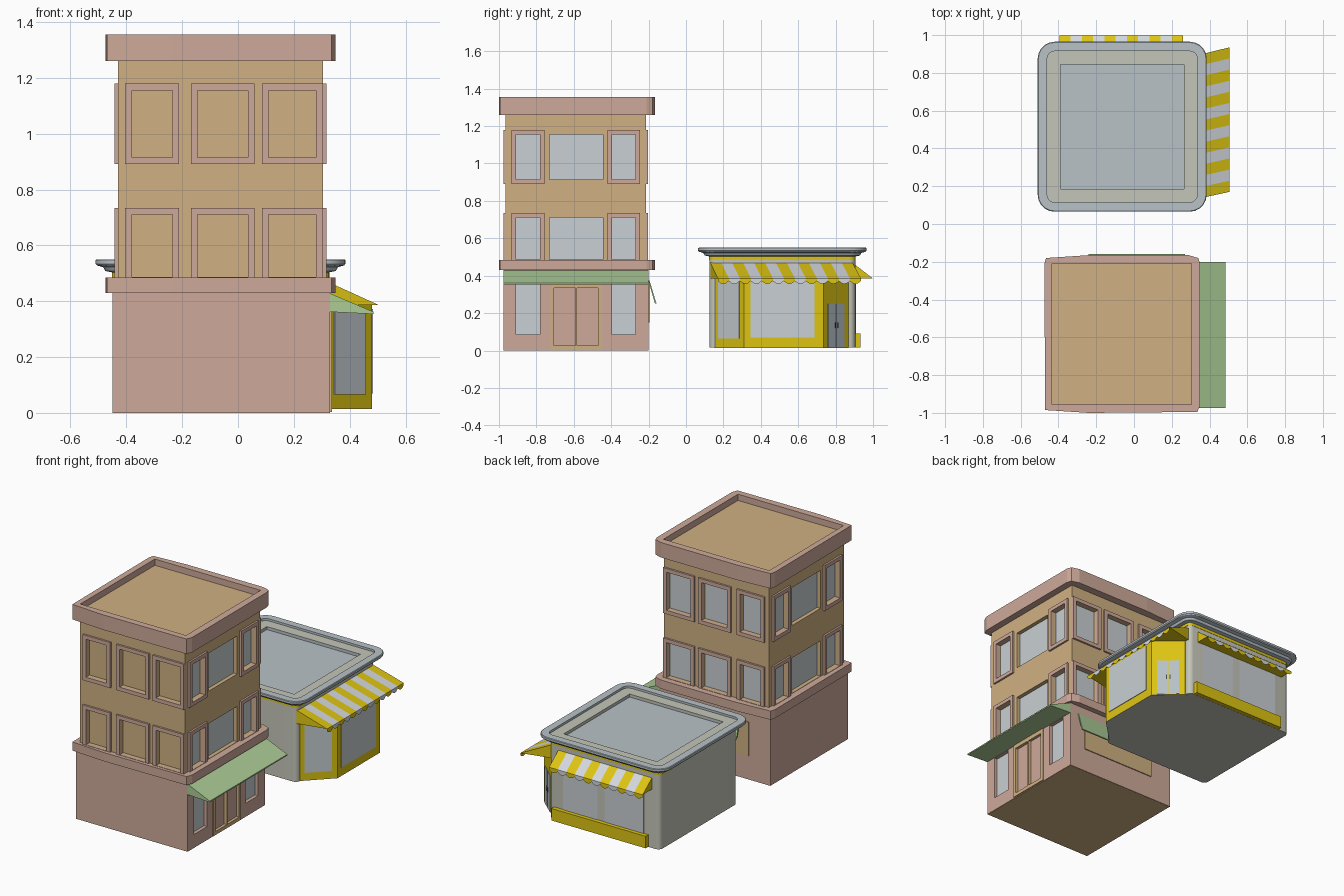
import bpy, bmesh, math
from mathutils import Vector

cube = bpy.data.objects.get("Cube")
if cube:
    bpy.data.objects.remove(cube, do_unlink=True)


def material(name, r, g, b):
    lin = [((c / 255 + 0.055) / 1.055) ** 2.4 for c in (r, g, b)] + [1]
    m = bpy.data.materials.new(name)
    m.use_nodes = True
    m.diffuse_color = lin
    m.node_tree.nodes["Principled BSDF"].inputs["Base Color"].default_value = lin
    return m


PINK = material("dusty_pink", 206, 170, 154)
TAN = material("tan_plaster", 208, 176, 130)
GREEN = material("soft_green", 172, 204, 149)
YELLOW = material("yellow_paint", 222, 197, 18)
GLASS = material("pale_glass", 201, 208, 211)
STONE = material("warm_grey", 196, 197, 184)
TRIM = material("cool_grey_trim", 184, 194, 199)
WHITE = material("pale_stripe", 212, 217, 222)
DARK = material("dark_handle", 70, 66, 66)


def finish(name, bm, mats):
    bmesh.ops.remove_doubles(bm, verts=bm.verts, dist=1e-5)
    me = bpy.data.meshes.new(name)
    bm.to_mesh(me)
    bm.free()
    ob = bpy.data.objects.new(name, me)
    bpy.context.collection.objects.link(ob)
    for m in mats:
        me.materials.append(m)
    return ob


def add_loft(bm, rings):
    """Skin rings of 3D points in order and cap both ends."""
    vs = [[bm.verts.new(p) for p in ring] for ring in rings]
    n = len(vs[0])
    faces = [bm.faces.new(reversed(vs[0])), bm.faces.new(vs[-1])]
    for a, b in zip(vs, vs[1:]):
        faces += [bm.faces.new((a[i], a[(i + 1) % n], b[(i + 1) % n], b[i])) for i in range(n)]
    bmesh.ops.recalc_face_normals(bm, faces=faces)


def loft(name, rings, mat):
    bm = bmesh.new()
    add_loft(bm, rings)
    return finish(name, bm, [mat])


def level(pts, z):
    return [(x, y, z) for x, y in pts]


def prism(name, pts, z0, z1, mat):
    return loft(name, [level(pts, z0), level(pts, z1)], mat)


def rect(x0, x1, y0, y1):
    return [(x0, y0), (x1, y0), (x1, y1), (x0, y1)]


def boxes(name, items, mat):
    """items: (x0, x1, y0, y1, z0, z1)"""
    bm = bmesh.new()
    for x0, x1, y0, y1, z0, z1 in items:
        add_loft(bm, [level(rect(x0, x1, y0, y1), z) for z in (z0, z1)])
    return finish(name, bm, [mat])


def wall_box(axis, sign, wall, u, z, d):
    """Box on a wall: span u along it, z in height, d outward from it."""
    a, b = sorted((wall + sign * d[0], wall + sign * d[1]))
    return (a, b, *u, *z) if axis == "x" else (*u, a, b, *z)


def carve(ob, items):
    """Cut box recesses out of a solid."""
    cutter = boxes("recess_cutter", items, TAN)
    cutter.hide_render = True
    mod = ob.modifiers.new("recesses", "BOOLEAN")
    mod.operation, mod.solver, mod.object = "DIFFERENCE", "EXACT", cutter
    bpy.context.view_layer.objects.active = ob
    bpy.ops.object.modifier_apply(modifier=mod.name)
    bpy.data.objects.remove(cutter, do_unlink=True)


def smooth(ob):
    bpy.ops.object.select_all(action="DESELECT")
    ob.select_set(True)
    bpy.context.view_layer.objects.active = ob
    bpy.ops.object.shade_smooth_by_angle(angle=math.radians(30))


# ---- Tall building: walls, ledge and cornice ----
ground = prism("ground_floor", rect(-0.45, 0.33, -0.975, -0.2), 0, 0.44, PINK)
upper = prism("upper_floors", rect(-0.43, 0.305, -0.965, -0.215), 0.47, 1.3, TAN)
prism("ground_slab", rect(-0.445, 0.325, -0.97, -0.205), -0.0005, 0.002, TAN)
outline = [(-0.47, -0.985), (-0.24, -1), (0.335, -0.995), (0.35, -0.96), (0.35, -0.21),
           (0.34, -0.18), (0.29, -0.165), (-0.24, -0.165), (-0.465, -0.18), (-0.475, -0.21)]
inner = [(min(max(x, -0.435), 0.305), min(max(y, -0.955), -0.21)) for x, y in outline]
prism("ledge", outline, 0.43, 0.485, PINK)
loft("cornice", [level(outline, 1.26), level(outline, 1.355), level(inner, 1.355),
                 level(inner, 1.312)], PINK)
prism("roof_deck", rect(-0.434, 0.304, -0.954, -0.211), 1.305, 1.316, TAN)

# ---- Upper windows: recess, pane and raised frame ----
three = [(-0.38, -0.235), (-0.145, 0.035), (0.11, 0.28)]
sides = [(-0.91, -0.78), (-0.73, -0.445), (-0.395, -0.27)]
walls = [("y", -1, -0.965, three), ("y", 1, -0.215, three),
         ("x", 1, 0.305, sides), ("x", -1, -0.43, sides)]
cuts, frames, panes, blinds = [], [], [], []
E = 0.024
for axis, sign, wall, spans in walls:
    for k, u in enumerate(spans):
        for z in ((0.487, 0.71), (0.915, 1.155)):
            cuts.append(wall_box(axis, sign, wall, u, z, (-0.03, 0.05)))
            target = blinds if (axis, sign) == ("y", -1) else panes
            target.append(wall_box(axis, sign, wall, u, z, (-0.032, -0.025)))
            if axis == "x" and k == 1:
                continue
            low = z[0] - (E if z[0] > 0.5 else 0.01)
            for fu, fz in (((u[0] - E, u[0]), (low, z[1] + E)), ((u[1], u[1] + E), (low, z[1] + E)),
                           (u, (z[1], z[1] + E)), (u, (low, z[0]))):
                frames.append(wall_box(axis, sign, wall, fu, fz, (-0.01, 0.012)))
carve(upper, cuts)
boxes("window_frames", frames, PINK)
boxes("window_panes", panes, GLASS)
boxes("closed_windows", blinds, TAN)

# ---- Ground floor entrance ----
shop_u, shop_z = [(-0.91, -0.78), (-0.395, -0.27)], (0.085, 0.36)
door_u, door_z = (-0.725, -0.45), (0.004, 0.365)
carve(ground, [wall_box("x", 1, 0.33, u, shop_z, (-0.03, 0.05)) for u in shop_u]
      + [wall_box("x", 1, 0.33, door_u, door_z, (-0.03, 0.05))])
boxes("ground_windows", [wall_box("x", 1, 0.33, u, shop_z, (-0.032, -0.022)) for u in shop_u], GLASS)
boxes("door_frame", [wall_box("x", 1, 0.33, u, z, (-0.031, 0.006)) for u, z in (
    ((-0.725, -0.705), door_z), ((-0.47, -0.45), door_z), ((-0.705, -0.47), (0.335, 0.365)),
    ((-0.592, -0.583), (0.004, 0.335)), ((-0.705, -0.47), (0.004, 0.027)))], TAN)
boxes("door_leaves", [wall_box("x", 1, 0.33, (-0.705, -0.47), (0.01, 0.34), (-0.032, -0.012))], PINK)
slope = [(0.325, 0.43), (0.485, 0.362), (0.485, 0.354), (0.325, 0.362)]
loft("entrance_awning", [[(x, y, z) for x, z in slope] for y in (-0.975, -0.2)], GREEN)

# ---- Hatch with a steep awning on the back ----
prism("back_hatch", rect(-0.3, 0.22, -0.205, -0.194), 0.15, 0.365, TAN)
steep = [(-0.202, 0.375), (-0.195, 0.375), (-0.158, 0.252), (-0.166, 0.25)]
loft("back_awning", [[(x, y, z) for y, z in steep] for x in (-0.24, 0.27)], GREEN)


# ---- Corner shop: rounded walls and stepped cornice ----
def rounded(grow, z, n=5):
    x0, x1, y0, y1 = -0.45 - grow, 0.325 + grow, 0.125 - grow, 0.905 + grow
    r = max(0.03 + grow, 0.002)
    pts = []
    for k, (cx, cy) in enumerate(rect(x0 + r, x1 - r, y0 + r, y1 - r)):
        for i in range(n + 1):
            a = math.pi * (1 + k / 2 + i / n / 2)
            pts.append((cx + r * math.cos(a), cy + r * math.sin(a), z))
    return pts


smooth(loft("shop_walls", [rounded(0, 0.015), rounded(0, 0.487)], STONE))
smooth(loft("shop_neck", [rounded(0.002, 0.485), rounded(0.002, 0.506)], YELLOW))
smooth(loft("shop_cornice", [rounded(g, z) for g, z in (
    (0, 0.503), (0.025, 0.508), (0.033, 0.522), (0.055, 0.528), (0.06, 0.534), (0.06, 0.547),
    (0.056, 0.55), (0.01, 0.55), (0.01, 0.534))], TRIM))
smooth(loft("shop_parapet", [rounded(0.009, 0.515), rounded(0.009, 0.537), rounded(-0.06, 0.537),
                             rounded(-0.06, 0.535)], STONE))
deck = bpy.data.objects["shop_parapet"]
carve(deck, [(-0.39, 0.265, 0.185, 0.845, 0.518, 0.6)])
carve(bpy.data.objects["shop_cornice"], [(-0.39, 0.265, 0.185, 0.845, 0.518, 0.6)])

# ---- Angled bay with windows and corner door ----
bay = [(0.32, 0.15), (0.48, 0.31), (0.48, 0.735), (0.33, 0.868), (0.3, 0.868), (0.3, 0.15)]
prism("bay", bay, 0.016, 0.386, YELLOW)
prism("bay_floor", bay, 0.0145, 0.017, STONE)


def plate(name, k, s0, s1, z0, z1, mat, thick=0.004):
    """Thin plate on bay side k, between fractions s0 and s1 of its length."""
    a, b = Vector(bay[k]), Vector(bay[k + 1])
    out = Vector((b.y - a.y, a.x - b.x)).normalized() * thick
    p, q = a.lerp(b, s0), a.lerp(b, s1)
    prism(name, [tuple(v) for v in (p - out, p + out, q + out, q - out)], z0, z1, mat)


plate("bay_side_glass", 0, 0.15, 0.85, 0.065, 0.372, GLASS)
plate("bay_front_glass", 1, 0.08, 0.89, 0.07, 0.372, GLASS)
for i, s in enumerate((0.17, 0.51)):
    plate(f"shop_door_{i + 1}", 2, s, s + 0.32, 0.018, 0.25, TRIM)
    plate(f"shop_door_handle_{i + 1}", 2, 0.44 + 0.1 * i, 0.47 + 0.1 * i, 0.12, 0.15, DARK, 0.007)

# ---- Back windows and planter ----
boxes("shop_back_windows", [(-0.34, -0.065, 0.9, 0.908, 0.09, 0.385),
                            (-0.015, 0.225, 0.9, 0.908, 0.09, 0.385)], GLASS)
boxes("planter", [(-0.37, 0.29, 0.9, 0.932, 0.016, 0.092)], YELLOW)


# ---- Striped awnings with scalloped valances ----
def striped_awning(name, top0, top1, low0, low1, n):
    t0, t1, l0, l1 = map(Vector, (top0, top1, low0, low1))
    bm = bmesh.new()

    def face(pts, index=0):
        bm.faces.new([bm.verts.new(p) for p in pts]).material_index = index

    for i in range(n):
        a, b = i / n, (i + 1) / n
        la, lb = l0.lerp(l1, a), l0.lerp(l1, b)
        face((t0.lerp(t1, a), la, lb, t0.lerp(t1, b)), i % 2)
        scallop = [la.lerp(lb, s) - Vector((0, 0, d)) for s, d in
                   ((0, 0.014), (0.25, 0.026), (0.5, 0.03), (0.75, 0.026), (1, 0.014))]
        face([la] + scallop + [lb], i % 2)
    # closed ends and soffit
    b0, b1 = (Vector((t.x, t.y, l0.z)) for t in (t0, t1))
    face((t0, b0, l0))
    face((t1, l1, b1))
    face((b0, b1, l1, l0))
    finish(name, bm, [YELLOW, WHITE])


striped_awning("side_awning", (0.32, 0.13, 0.47), (0.32, 0.89, 0.47),
               (0.505, 0.17, 0.386), (0.505, 0.935, 0.386), 13)
striped_awning("back_shop_awning", (0.26, 0.9, 0.462), (-0.395, 0.9, 0.462),
               (0.26, 0.998, 0.386), (-0.395, 0.998, 0.386), 11)
